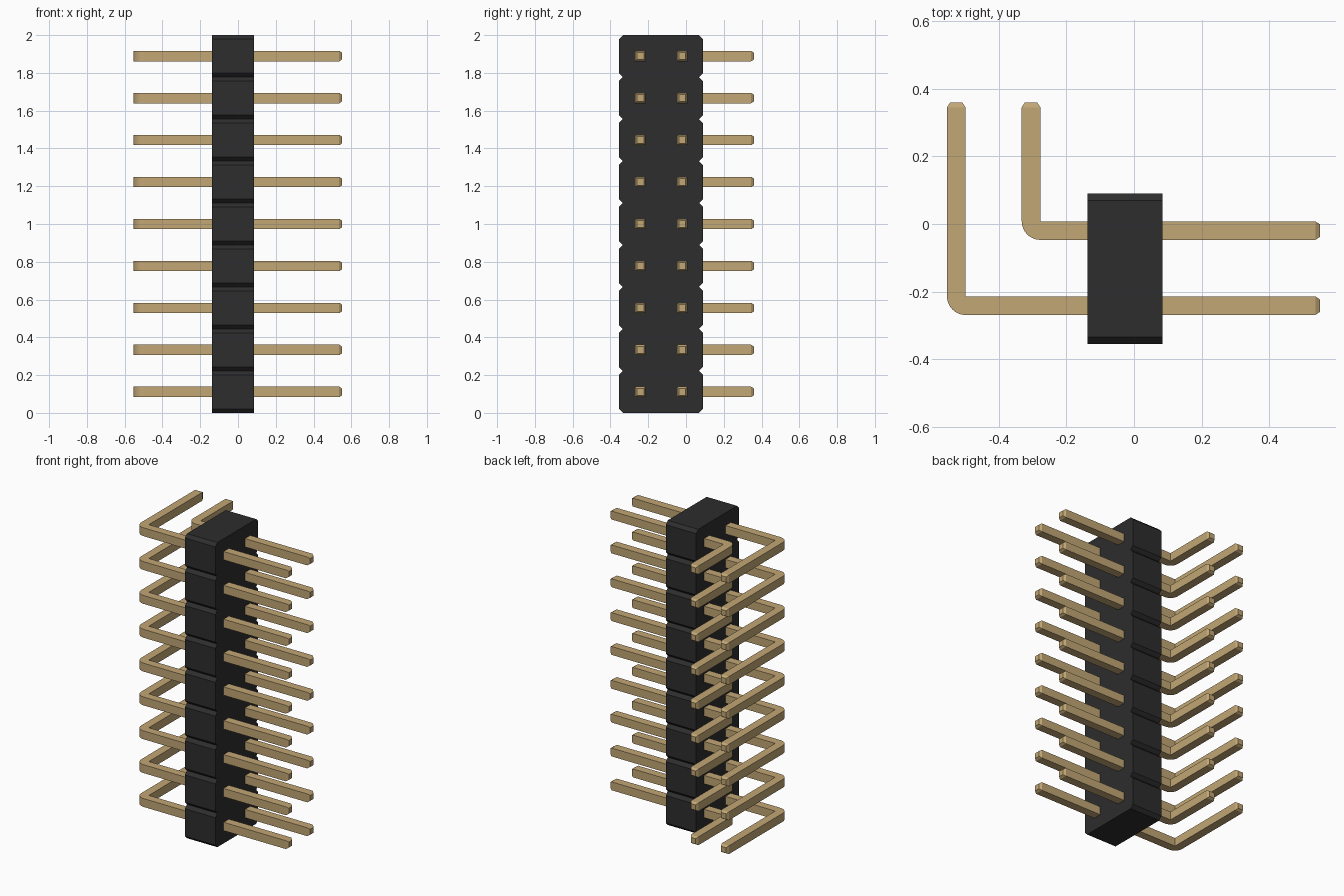
import bpy, bmesh, math
from mathutils import Vector

cube = bpy.data.objects.get("Cube")
if cube:
    bpy.data.objects.remove(cube, do_unlink=True)

COUNT = 9
PITCH = 2.0 / COUNT
W = 0.055                      # pin thickness


def material(name, color, rough):
    m = bpy.data.materials.new(name)
    m.use_nodes = True
    m.diffuse_color = color
    b = m.node_tree.nodes["Principled BSDF"]
    b.inputs["Base Color"].default_value = color
    b.inputs["Roughness"].default_value = rough
    return m


black = material("black plastic", (0.026, 0.026, 0.026, 1), 0.6)
gold = material("gold metal", (0.54, 0.385, 0.178, 1), 0.5)


def prism(name, points, direction, mat, tips=()):
    """Extrude a closed outline; faces pointing along tips get a chamfered end."""
    bm = bmesh.new()
    face = bm.faces.new([bm.verts.new(p) for p in points])
    geom = bmesh.ops.extrude_face_region(bm, geom=[face])["geom"]
    moved = [v for v in geom if isinstance(v, bmesh.types.BMVert)]
    bmesh.ops.translate(bm, verts=moved, vec=direction)
    bmesh.ops.recalc_face_normals(bm, faces=bm.faces)
    bm.normal_update()
    ends = [f for f in bm.faces
            if any(f.normal.dot(Vector(t)) > 0.99 and
                   f.calc_center_median().dot(Vector(t)) > 0.3 for t in tips)]
    if ends:
        bmesh.ops.inset_individual(bm, faces=ends, thickness=0.0135, depth=0.0145)
    for f in bm.faces:
        f.smooth = True
    mesh = bpy.data.meshes.new(name)
    bm.to_mesh(mesh)
    bm.free()
    mesh.set_sharp_from_angle(angle=math.radians(30))
    mesh.materials.append(mat)
    return mesh


def place(name, mesh, z=0.0):
    ob = bpy.data.objects.new(name, mesh)
    ob.location.z = z
    bpy.context.collection.objects.link(ob)


# Housing: one notched outline in the YZ plane, extruded along X
X0, X1, Y0, Y1, C = -0.137, 0.084, -0.355, 0.09, 0.021
back, front = [], []
for i in range(COUNT):
    z0, z1 = i * PITCH, (i + 1) * PITCH
    steps = [(z0, C), (z0 + C, 0), (z1 - C, 0)]
    if i == COUNT - 1:
        steps.append((z1, C))
    back += [(X0, Y1 - d, z) for z, d in steps]
    front += [(X0, Y0 + d, z) for z, d in steps]
place("housing", prism("housing", back + front[::-1], (X1 - X0, 0, 0), black))


# Pins: L-shaped outline with a rounded outer bend, extruded along Z
def pin_mesh(name, xi, yi):
    arc = [(xi - W * math.cos(a), yi - W * math.sin(a), -W / 2)
           for a in (math.pi / 2 * k / 8 for k in range(9))]
    outline = [(0.536, yi, -W / 2), (xi, yi, -W / 2), (xi, 0.345, -W / 2),
               (xi - W, 0.345, -W / 2)] + arc + [(0.536, yi - W, -W / 2)]
    return prism(name, outline, (0, 0, W), gold, tips=((1, 0, 0), (0, 1, 0)))


short_pin = pin_mesh("short_pin", -0.277, 0.008)
long_pin = pin_mesh("long_pin", -0.498, -0.214)
for i in range(COUNT):
    z = (i + 0.5) * PITCH
    place(f"short_pin_{i + 1}", short_pin, z)
    place(f"long_pin_{i + 1}", long_pin, z)
